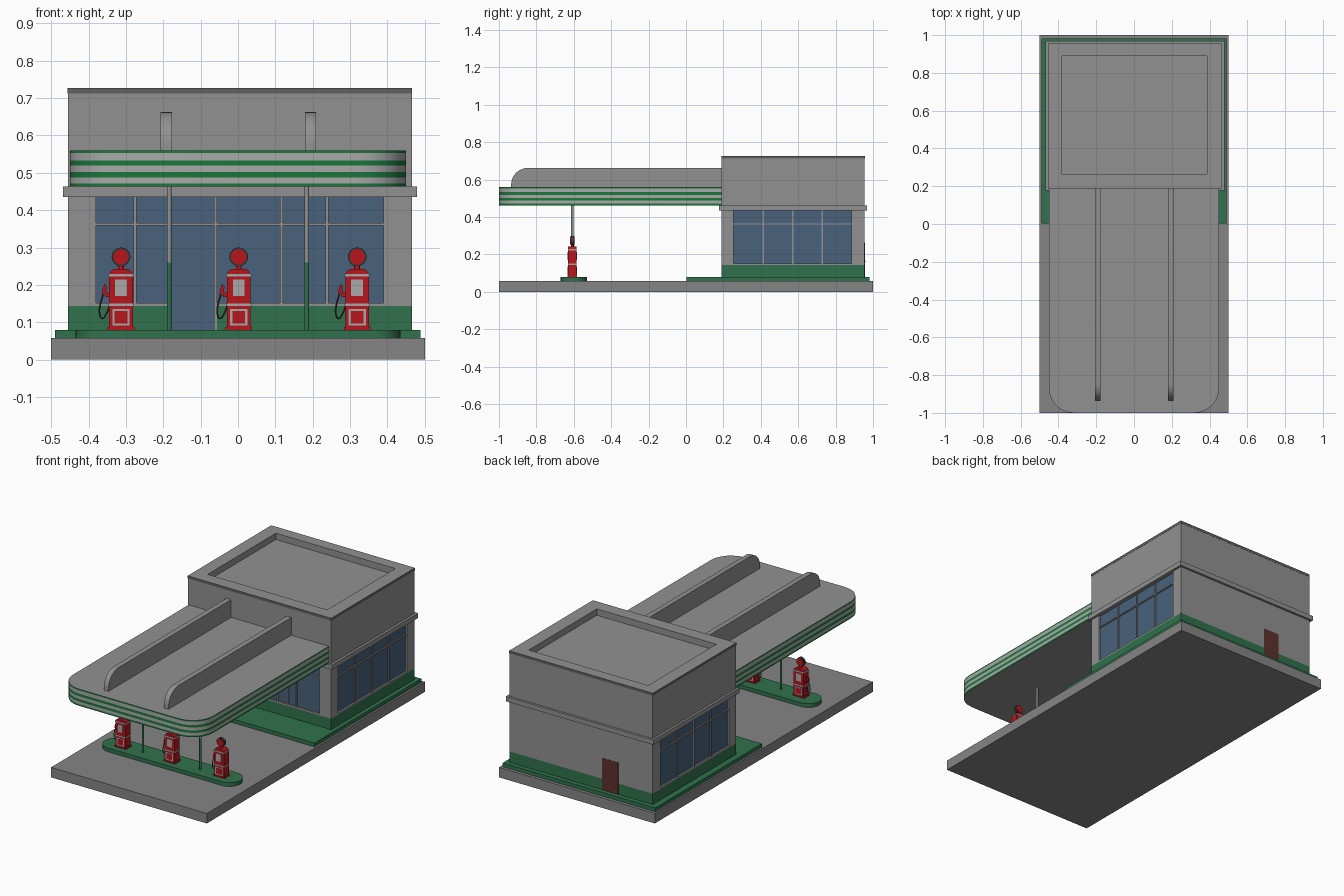
import bpy, bmesh, math

if "Cube" in bpy.data.objects:
    bpy.data.objects.remove(bpy.data.objects["Cube"])


def material(name, r, g, b):
    m = bpy.data.materials.new(name)
    m.diffuse_color = (r, g, b, 1)
    m.use_nodes = True
    m.node_tree.nodes["Principled BSDF"].inputs["Base Color"].default_value = m.diffuse_color
    return m


GREEN = material("green_paint", 0.03, 0.165, 0.075)
STRIPE = material("stripe_green", 0.01, 0.19, 0.045)
RED = material("red_paint", 0.48, 0.008, 0.012)
GLASS = material("window_glass", 0.065, 0.12, 0.2)
BROWN = material("door_brown", 0.11, 0.03, 0.025)
DARK = material("dark_rubber", 0.04, 0.04, 0.04)
GREY = material("concrete_grey", 0.285, 0.285, 0.285)
PAVING = material("paving_grey", 0.235, 0.235, 0.235)
LIGHT = material("trim_grey", 0.4, 0.4, 0.4)
EDGE = material("cap_edge_grey", 0.12, 0.12, 0.12)


def prism(name, pts, levels, axis="z", mat=GREY, bands=None, at=(0, 0, 0), smooth=False):
    """Extrude a 2D outline through levels along an axis; bands = material slot per level gap."""
    put = {"z": lambda u, v, w: (u, v, w), "y": lambda u, v, w: (u, w, v),
           "x": lambda u, v, w: (w, u, v)}[axis]
    bm = bmesh.new()
    rings = [[bm.verts.new(put(u, v, w)) for u, v in pts] for w in levels]
    n = len(pts)
    bm.faces.new(rings[0])
    bm.faces.new(rings[-1])
    for k in range(len(levels) - 1):
        for i in range(n):
            j = (i + 1) % n
            f = bm.faces.new((rings[k][i], rings[k][j], rings[k + 1][j], rings[k + 1][i]))
            f.material_index = bands[k] if bands else 0
    bmesh.ops.recalc_face_normals(bm, faces=bm.faces)
    me = bpy.data.meshes.new(name)
    bm.to_mesh(me)
    bm.free()
    for m in (mat if isinstance(mat, list) else [mat]):
        me.materials.append(m)
    ob = bpy.data.objects.new(name, me)
    ob.location = at
    bpy.context.collection.objects.link(ob)
    if smooth:
        bpy.ops.object.select_all(action="DESELECT")
        ob.select_set(True)
        bpy.context.view_layer.objects.active = ob
        bpy.ops.object.shade_smooth_by_angle(angle=math.radians(35))
    return ob


def box(name, x0, x1, y0, y1, z0, z1, mat=GREY, at=(0, 0, 0), bands=None):
    return prism(name, [(x0, y0), (x1, y0), (x1, y1), (x0, y1)], [z0, z1], mat=mat, at=at, bands=bands)


def arc(cx, cy, r, a0, a1, n):
    return [(cx + r * math.cos(math.radians(a0 + (a1 - a0) * i / n)),
             cy + r * math.sin(math.radians(a0 + (a1 - a0) * i / n))) for i in range(n + 1)]


def circle(cx, cy, r, n=24):
    return arc(cx, cy, r, 0, 360, n)[:-1]


def cut(ob, cutter):
    mod = ob.modifiers.new("cut", "BOOLEAN")
    mod.operation, mod.solver, mod.object = "DIFFERENCE", "EXACT", cutter
    bpy.context.view_layer.objects.active = ob
    bpy.ops.object.modifier_apply(modifier=mod.name)


X0, X1, Y0, Y1 = -0.455, 0.465, 0.19, 0.955


def wall_box(side, name, u0, u1, d0, d1, z0, z1, mat=GREY):
    """Box placed on a wall: u along the wall, d = depth into it."""
    if side == "front":
        return box(name, u0, u1, Y0 + d0, Y0 + d1, z0, z1, mat)
    if side == "back":
        return box(name, u0, u1, Y1 - d1, Y1 - d0, z0, z1, mat)
    if side == "right":
        return box(name, X1 - d1, X1 - d0, u0, u1, z0, z1, mat)
    return box(name, X0 + d0, X0 + d1, u0, u1, z0, z1, mat)


# Ground slab, walkway and pump island
box("ground_slab", -0.5, 0.5, -1, 1, 0, 0.058, PAVING)
box("walkway", -0.49, 0.489, 0.003, 0.982, 0.058, 0.08, GREEN)
prism("pump_island", arc(0.365, -0.6, 0.07, -90, 90, 14) + arc(-0.365, -0.6, 0.07, 90, 270, 14),
      [0.058, 0.08], mat=GREEN, smooth=True)

# Building shell with recessed roof
walls = box("building_walls", X0, X1, Y0, Y1, 0.143, 0.712)
wall_base = box("wall_base", X0, X1, Y0, Y1, 0.08, 0.143, GREEN)
cap = box("parapet_cap", X0 - 0.001, X1 + 0.001, Y0 - 0.001, Y1 + 0.001, 0.712, 0.727,
          [GREY, EDGE], bands=[1])
box("wall_ledge", -0.468, 0.479, 0.177, 0.968, 0.435, 0.463)
cutters = [box("roof_cutter", -0.38, 0.387, 0.265, 0.89, 0.69, 0.8)]
cut(walls, cutters[0])
cut(cap, cutters[0])

# Windows: recess, glass, mullions and transom on three walls
windows = {"front": (-0.38, 0.39, [-0.275, -0.186, -0.06, 0.117, 0.184, 0.238]),
           "right": (0.255, 0.885, [0.412, 0.57, 0.728]),
           "left": (0.255, 0.885, [0.412, 0.57, 0.728])}
for side, (u0, u1, bars) in windows.items():
    c = wall_box(side, side + "_cutter", u0, u1, -0.02, 0.014, 0.152, 0.437)
    cut(walls, c)
    cutters.append(c)
    wall_box(side, side + "_window_glass", u0, u1, 0.010, 0.018, 0.152, 0.437, GLASS)
    wall_box(side, side + "_transom", u0, u1, 0.003, 0.014, 0.359, 0.366)
    for i, u in enumerate(bars):
        z0 = 0.08 if side == "front" and i in (1, 2) else 0.152
        wall_box(side, f"{side}_mullion_{i}", u - 0.004, u + 0.004, 0.003, 0.014, z0, 0.437)

# Glass front door reaching down to the walkway
c = wall_box("front", "door_cutter", -0.19, -0.056, -0.02, 0.014, 0.07, 0.3)
cutters.append(c)
cut(walls, c)
cut(wall_base, c)
wall_box("front", "front_door_glass", -0.19, -0.056, 0.010, 0.018, 0.08, 0.16, GLASS)

# Back door with knob
wall_box("back", "back_door", -0.234, -0.129, -0.001, 0.01, 0.08, 0.265, BROWN)
prism("back_door_knob", circle(-0.146, 0.165, 0.004, 12), [Y1, Y1 + 0.004], axis="y")
for c in cutters:
    bpy.data.objects.remove(c)

# Canopy with striped, rounded edge
outline = ([(-0.45, 0.195)] + arc(-0.32, -0.87, 0.13, 180, 270, 6)
           + arc(0.32, -0.87, 0.13, 270, 360, 6) + [(0.45, 0.195)])
prism("canopy", outline, [0.463, 0.472, 0.488, 0.502, 0.519, 0.533, 0.553, 0.56],
      mat=[GREY, STRIPE, LIGHT], bands=[1, 2, 1, 2, 1, 2, 1], smooth=True)

# Roof fins and canopy posts
fin = [(0.195, 0.555), (0.195, 0.663)] + arc(-0.845, 0.573, 0.09, 90, 180, 8) + [(-0.935, 0.555)]
for i, s in enumerate((-1, 1)):
    x = 0.001 + s * 0.193
    prism(f"canopy_fin_{i}", fin, [x - 0.015, x + 0.015], axis="x", smooth=True)
    prism(f"canopy_post_{i}", circle(s * 0.184, -0.608, 0.0065, 16), [0.08, 0.26, 0.464],
          mat=[GREY, GREEN], bands=[1, 0], smooth=True)

# Fuel pumps
half = [(0.032, 0.088), (0.032, 0.224), (0.029, 0.234), (0.024, 0.24), (0.016, 0.243)]
body = half + [(-x, z) for x, z in reversed(half)]
for i, px in enumerate((-0.313, 0.002, 0.319)):
    at = (px, -0.608, 0)
    n = f"pump_{i}_"
    prism(n + "body", body, [-0.022, 0.022], axis="y", mat=RED, at=at)
    box(n + "foot", -0.036, 0.036, -0.025, 0.025, 0.08, 0.088, RED, at)
    for k, z in enumerate((0.147, 0.226)):
        box(f"{n}trim_{k}", -0.0335, 0.0335, -0.0235, 0.0235, z - 0.0035, z + 0.0035, LIGHT, at)
    for s, face in ((-1, "front"), (1, "back")):
        y0, y1 = sorted((s * 0.02, s * 0.0245))
        box(f"{n}{face}_dial", -0.016, 0.016, y0, y1, 0.17, 0.214, LIGHT, at)
        box(f"{n}{face}_panel", -0.023, 0.023, y0, y1, 0.091, 0.136, LIGHT, at)
        y0, y1 = sorted((s * 0.02, s * 0.0255))
        box(f"{n}{face}_panel_inset", -0.017, 0.017, y0, y1, 0.097, 0.13, RED, at)
    # Round sign on top
    prism(n + "neck", circle(0, 0, 0.008, 16), [0.24, 0.256], mat=RED, at=at, smooth=True)
    prism(n + "globe_rim", circle(0, 0.275, 0.025), [-0.008, 0.008], "y", DARK, at=at, smooth=True)
    prism(n + "globe", circle(0, 0.275, 0.0205), [-0.011, 0.011], "y", RED, at=at, smooth=True)
    # Nozzle, holder and hose on the left
    box(n + "holder", -0.042, -0.03, -0.009, 0.009, 0.168, 0.18, RED, at)
    nozzle = [(-0.052, 0.174), (-0.041, 0.174), (-0.038, 0.196), (-0.044, 0.203), (-0.049, 0.19)]
    prism(n + "nozzle", nozzle, [-0.005, 0.005], axis="y", mat=RED, at=at)
    cu = bpy.data.curves.new(n + "hose", "CURVE")
    cu.dimensions, cu.bevel_depth, cu.bevel_resolution, cu.resolution_u = "3D", 0.0022, 2, 5
    path = [(-0.047, 0.176), (-0.055, 0.15), (-0.057, 0.122), (-0.05, 0.11), (-0.041, 0.12), (-0.03, 0.145)]
    sp = cu.splines.new("BEZIER")
    sp.bezier_points.add(len(path) - 1)
    for p, (x, z) in zip(sp.bezier_points, path):
        p.co = (x, 0, z)
        p.handle_left_type = p.handle_right_type = "AUTO"
    cu.use_fill_caps = True
    cu.materials.append(DARK)
    hose = bpy.data.objects.new(n + "hose", cu)
    hose.location = at
    bpy.context.collection.objects.link(hose)
